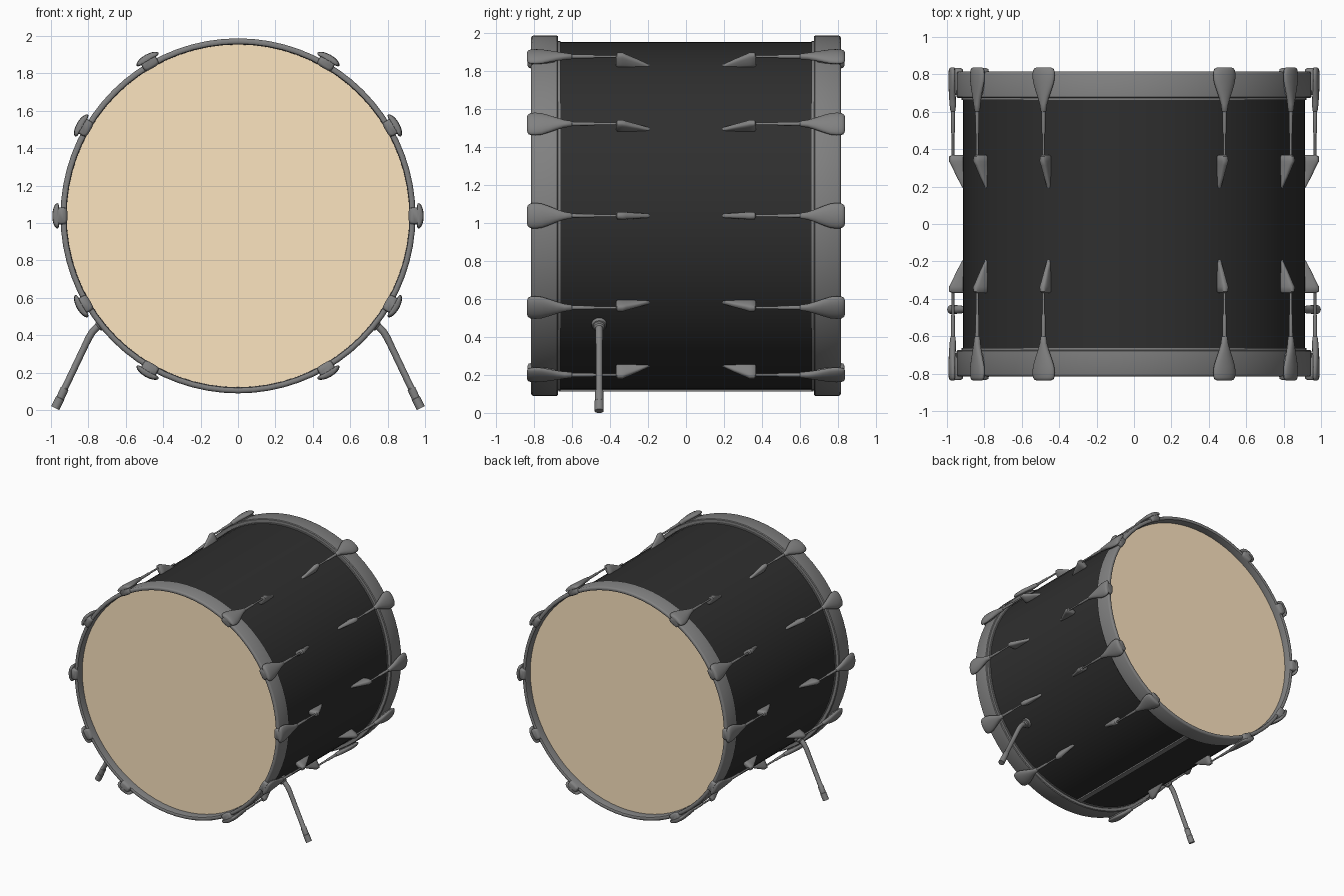
import bpy, math
from mathutils import Matrix, Vector

if "Cube" in bpy.data.objects:
    bpy.data.objects.remove(bpy.data.objects["Cube"])

CZ = 1.038          # height of the drum axis
SEG = 72


def material(name, rgb):
    m = bpy.data.materials.new(name)
    m.diffuse_color = (*rgb, 1)
    m.use_nodes = True
    m.node_tree.nodes["Principled BSDF"].inputs["Base Color"].default_value = m.diffuse_color
    return m


BLACK = material("black_shell", (0.028, 0.028, 0.028))
SKIN = material("tan_skin", (0.98, 0.78, 0.53))
GREY = material("grey_metal", (0.22, 0.22, 0.22))


def make_mesh(name, verts, faces, mat, angle=35):
    me = bpy.data.meshes.new(name)
    me.from_pydata(verts, [], faces)
    me.materials.append(mat)
    me.polygons.foreach_set("use_smooth", [True] * len(faces))
    me.set_sharp_from_angle(angle=math.radians(angle))
    return me


def place(name, me, matrix=Matrix()):
    ob = bpy.data.objects.new(name, me)
    bpy.context.collection.objects.link(ob)
    ob.matrix_world = matrix
    return ob


def skin_rings(rings, caps=True, closed=False):
    """Join equal-sized rings of points into one surface."""
    n, k = len(rings[0]), len(rings)
    verts = [p for r in rings for p in r]
    faces = []
    for i in range(k if closed else k - 1):
        a, b = i * n, (i + 1) % k * n
        faces += [(a + j, a + (j + 1) % n, b + (j + 1) % n, b + j) for j in range(n)]
    if caps and not closed:
        faces += [tuple(reversed(range(n))), tuple(range((k - 1) * n, k * n))]
    return verts, faces


def lathe(profile, closed):
    """Turn (radius, y) points around the y axis."""
    rings = []
    for r, y in profile:
        rings.append([(r * math.cos(t), y, r * math.sin(t))
                      for t in (2 * math.pi * j / SEG for j in range(SEG))])
    return skin_rings(rings, caps=False, closed=closed)


def loft(sections, power=2.0, n=20, droop=0.0):
    """Rounded sections (distance toward front, radius centre, half height, half width)."""
    def p(v):
        return math.copysign(abs(v) ** (2 / power), v)
    rings = []
    for a, rc, hr, hw in sections:
        rings.append([(rc + hr * p(math.cos(t)) - droop * (hw * p(math.sin(t))) ** 2, -a,
                       hw * p(math.sin(t)))
                      for t in (2 * math.pi * j / n for j in range(n))])
    return skin_rings(rings)


def tube(points, n=18):
    """Round tube through (x, z, radius) points in a plane of constant y."""
    pts = [Vector((x, 0, z)) for x, z, _ in points]
    rings = []
    for i, c in enumerate(pts):
        ds = [(pts[k + 1] - pts[k]).normalized() for k in (i - 1, i) if 0 <= k < len(pts) - 1]
        side = sum(ds, Vector()).normalized().cross(Vector((0, 1, 0)))
        r = points[i][2]
        rings.append([tuple(c + r * (math.cos(t) * side + math.sin(t) * Vector((0, 1, 0))))
                      for t in (2 * math.pi * j / n for j in range(n))])
    return skin_rings(rings)


axis = Matrix.Translation((0, 0, CZ))
to_back = Matrix.Rotation(math.pi, 4, 'X')

# Shell
place("shell", make_mesh("shell", *lathe([(0.915, -0.75), (0.915, 0.75)], False), BLACK), axis)

# Hoops standing proud of the heads at both ends
hoop = make_mesh("hoop", *lathe([
    (0.916, -0.662), (0.921, -0.662), (0.921, -0.674), (0.944, -0.674), (0.949, -0.68),
    (0.949, -0.803), (0.945, -0.811), (0.938, -0.815), (0.926, -0.815), (0.920, -0.811),
    (0.917, -0.803), (0.916, -0.74)], True), GREY)
disc = [(0.918 * math.cos(2 * math.pi * j / SEG), -0.752, 0.918 * math.sin(2 * math.pi * j / SEG))
        for j in range(SEG)]
head = make_mesh("head", disc, [tuple(range(SEG))], SKIN)
for end, m in (("front", axis), ("back", axis @ to_back)):
    place(end + "_hoop", hoop, m)
    place(end + "_head", head, m)

# Claw plate, hook over the hoop, tension rod and lug (shared meshes)
parts = {
    "claw": make_mesh("claw", *loft([
        (0.600, 0.968, 0.010, 0.010), (0.605, 0.968, 0.014, 0.015), (0.640, 0.969, 0.017, 0.020),
        (0.680, 0.971, 0.018, 0.034), (0.720, 0.973, 0.018, 0.050), (0.760, 0.975, 0.018, 0.064),
        (0.795, 0.976, 0.017, 0.068), (0.820, 0.975, 0.016, 0.065), (0.832, 0.973, 0.014, 0.056),
        (0.836, 0.971, 0.010, 0.046)], 2.4, droop=2.2), GREY, 50),
    "claw_hook": make_mesh("claw_hook", *loft([
        (0.690, 0.955, 0.010, 0.025), (0.740, 0.956, 0.016, 0.040), (0.812, 0.956, 0.018, 0.045),
        (0.813, 0.942, 0.030, 0.045), (0.828, 0.944, 0.028, 0.043),
        (0.834, 0.948, 0.022, 0.036)], 4.0), GREY, 50),
    "tension_rod": make_mesh("tension_rod", *loft([
        (0.61, 0.968, 0.011, 0.011), (0.49, 0.968, 0.010, 0.010), (0.48, 0.968, 0.007, 0.007),
        (0.35, 0.968, 0.007, 0.007)], n=12), GREY),
    "lug": make_mesh("lug", *loft([
        (0.368, 0.945, 0.030, 0.012), (0.362, 0.947, 0.041, 0.019), (0.335, 0.947, 0.042, 0.021),
        (0.315, 0.941, 0.037, 0.019), (0.250, 0.922, 0.025, 0.014), (0.200, 0.908, 0.012, 0.011),
        (0.190, 0.905, 0.009, 0.008)], 3.0), GREY, 50),
}
for i, deg in enumerate((0, 30, 60, 120, 150, 180, 210, 240, 300, 330)):
    turn = axis @ Matrix.Rotation(-math.radians(deg), 4, 'Y')
    for end, m in (("front", turn), ("back", turn @ to_back)):
        for name, me in parts.items():
            place(f"{end}_{name}_{i + 1}", me, m)

# Seam strip along the underside of the shell
strip = [(x, y, z) for y in (-0.67, 0.67) for x, z in
         ((-0.022, 0.14), (0.022, 0.14), (0.022, 0.113), (-0.022, 0.113))]
place("bottom_strip", make_mesh("bottom_strip", strip, [
    (0, 1, 2, 3), (7, 6, 5, 4), (0, 4, 5, 1), (1, 5, 6, 2), (2, 6, 7, 3), (3, 7, 4, 0)], GREY))

# Legs with rubber-tip sleeves and their mounts, mirrored left to right
leg = tube([(0.715, 0.475, 0.019), (0.755, 0.442, 0.019), (0.778, 0.418, 0.019),
            (0.797, 0.387, 0.019), (0.815, 0.350, 0.018), (0.925, 0.119, 0.018),
            (0.927, 0.114, 0.022), (0.950, 0.064, 0.022), (0.951, 0.062, 0.024),
            (0.9775, 0.0100, 0.024)])
a = math.radians(-38.5)
mount = tube([(r * math.cos(a), CZ + r * math.sin(a), w) for r, w in
              ((0.900, 0.040), (0.926, 0.040), (0.932, 0.036), (0.934, 0.030),
               (0.948, 0.029), (0.956, 0.022))])
for name, geo in (("leg", leg), ("leg_mount", mount)):
    ob = place(name, make_mesh(name, *geo, GREY), Matrix.Translation((0, -0.457, 0)))
    mod = ob.modifiers.new("mirror", 'MIRROR')
    mod.use_axis = (True, False, False)
